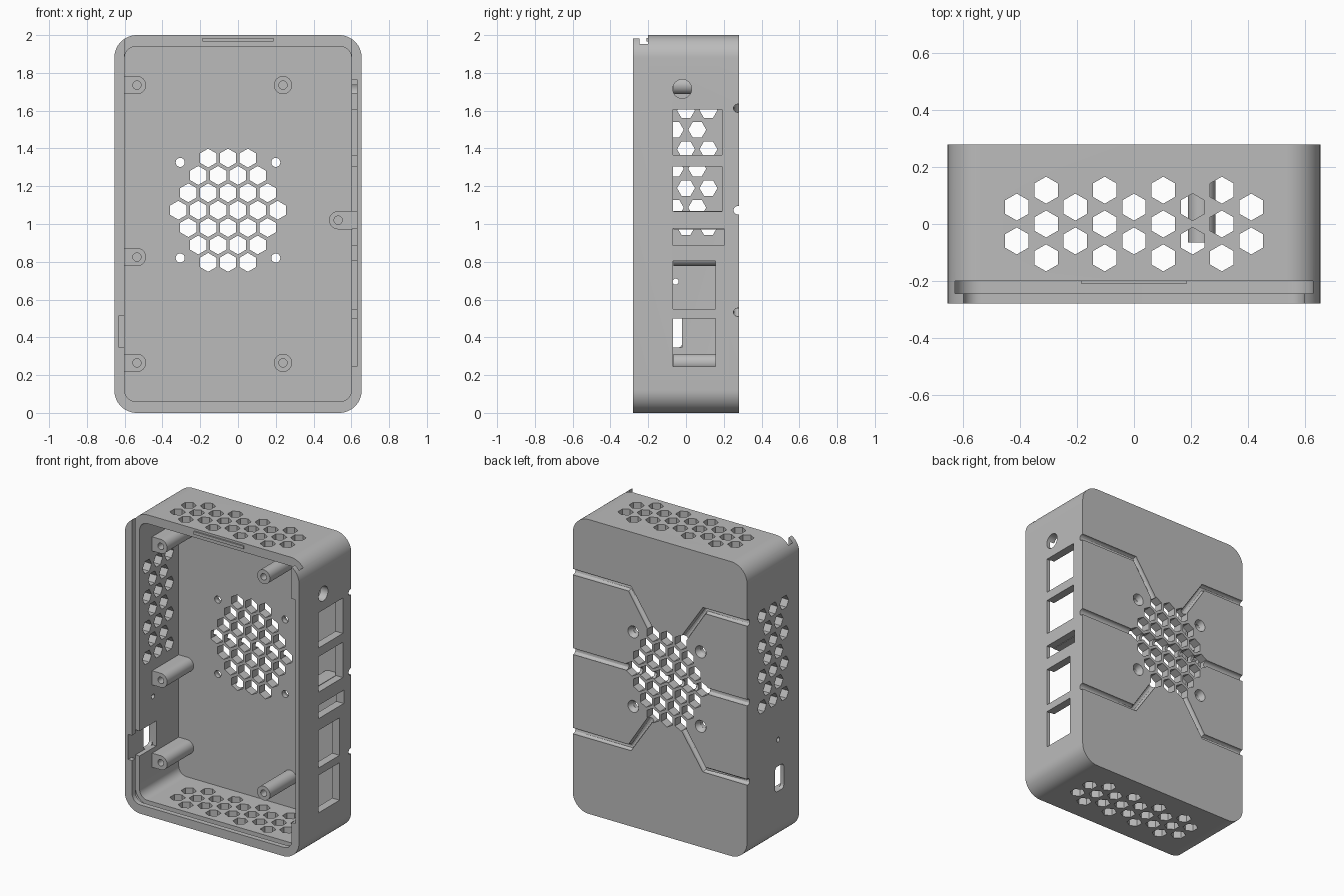
import bpy, bmesh, math
from mathutils import Vector

old = bpy.data.objects.get("Cube")
if old:
    bpy.data.objects.remove(old, do_unlink=True)

grey = bpy.data.materials.new("mid grey plastic")
grey.use_nodes = True
GREY = (0.5, 0.5, 0.5, 1)
grey.diffuse_color = GREY
grey.node_tree.nodes["Principled BSDF"].inputs["Base Color"].default_value = GREY

PLACE = {"x": lambda a, b, t: (t, a, b),
         "y": lambda a, b, t: (a, t, b),
         "z": lambda a, b, t: (a, b, t)}


def ngon(cx, cy, r, n, turn=0.0):
    return [(cx + r * math.cos(turn + math.tau * i / n),
             cy + r * math.sin(turn + math.tau * i / n)) for i in range(n)]


def rounded(x0, x1, y0, y1, r, steps=10):
    pts = []
    corners = [(x1 - r, y1 - r), (x0 + r, y1 - r), (x0 + r, y0 + r), (x1 - r, y0 + r)]
    for k, (cx, cy) in enumerate(corners):
        for i in range(steps + 1):
            a = math.pi / 2 * (k + i / steps)
            pts.append((cx + r * math.cos(a), cy + r * math.sin(a)))
    return pts


def rect(x0, x1, y0, y1):
    return [(x0, y0), (x1, y0), (x1, y1), (x0, y1)]


def prisms(name, outlines, axis, lo, hi):
    """One object holding a straight extrusion of every outline."""
    bm = bmesh.new()
    for pts in outlines:
        rings = [[bm.verts.new(PLACE[axis](a, b, t)) for a, b in pts] for t in (lo, hi)]
        bm.faces.new(rings[0])
        bm.faces.new(rings[1])
        for i in range(len(pts)):
            j = (i + 1) % len(pts)
            bm.faces.new((rings[0][i], rings[0][j], rings[1][j], rings[1][i]))
    bmesh.ops.recalc_face_normals(bm, faces=bm.faces)
    mesh = bpy.data.meshes.new(name)
    bm.to_mesh(mesh)
    bm.free()
    mesh.materials.append(grey)
    obj = bpy.data.objects.new(name, mesh)
    bpy.context.collection.objects.link(obj)
    return obj


def carve(target, cutter):
    """Subtract the cutter, keep the result and remove the cutter."""
    cutter.hide_render = True
    mod = target.modifiers.new("cut", "BOOLEAN")
    mod.operation = "DIFFERENCE"
    mod.solver = "EXACT"
    mod.object = cutter
    graph = bpy.context.evaluated_depsgraph_get()
    mesh = bpy.data.meshes.new_from_object(target.evaluated_get(graph))
    target.modifiers.clear()
    target.data = mesh
    bpy.data.objects.remove(cutter, do_unlink=True)


def smooth(obj):
    bpy.ops.object.select_all(action="DESELECT")
    obj.select_set(True)
    bpy.context.view_layer.objects.active = obj
    bpy.ops.object.shade_smooth_by_angle(angle=math.radians(30))


# Case body with its cavity
W, D, H = 0.655, 0.28, 2.0
case = prisms("case_body", [rounded(-W, W, 0, H, 0.12, 14)], "y", -D, D)
carve(case, prisms("cavity", [rounded(-0.6, 0.6, 0.06, 1.94, 0.06)], "y", -0.4, 0.22))

# Sliding lid track, open at the top
carve(case, prisms("lid_opening", [rounded(-0.6, 0.6, 0.06, 2.3, 0.06)], "y", -0.4, -0.22))
carve(case, prisms("lid_groove", [rounded(-0.63, 0.63, 0.03, 2.3, 0.09)], "y", -0.245, -0.2))

# Board clearances inside both side walls
carve(case, prisms("port_recess", [rect(0.55, 0.63, 0.245, 1.765)], "y", -0.4, -0.065))
carve(case, prisms("card_recess", [rect(-0.63, -0.55, 0.345, 0.515)], "y", -0.4, -0.02))

# Port openings: y range and z range
ports = [(-0.07, 0.19, 1.365, 1.605), (-0.07, 0.19, 1.065, 1.305),
         (-0.07, 0.2, 0.885, 0.975), (-0.07, 0.155, 0.55, 0.805),
         (-0.07, 0.155, 0.245, 0.5)]
openings = [rect(*p) for p in ports] + [ngon(-0.02, 1.715, 0.05, 32)]
carve(case, prisms("port_cutter", openings, "x", 0.5, 0.8))

# Card slot and reset pinhole in the opposite wall
slot = [rounded(-0.115, -0.02, 0.345, 0.515, 0.025), ngon(-0.055, 0.695, 0.016, 20)]
carve(case, prisms("slot_cutter", slot, "x", -0.8, -0.5))

# Hexagonal vents in the walls, in alternating columns of two and three
PITCH, R = 0.103, 0.0475


def vents(start, count, first):
    cells = []
    for i in range(count):
        three = (i + first) % 2 == 0
        for off in ((-0.119, 0, 0.119) if three else (-0.0595, 0.0595)):
            cells.append((start + i * PITCH, off))
    return cells


roof = [ngon(x, y, R, 6, math.pi / 2) for x, y in vents(-4 * PITCH, 9, 1)]
carve(case, prisms("roof_floor_vents", roof, "z", -0.1, 2.1))
side = [ngon(y, z, R, 6) for z, y in vents(0.984, 7, 0)]
carve(case, prisms("side_vents", side, "x", -0.8, -0.5))

# Fan grille, screw holes and countersinks in the back
FX, FZ = -0.053, 1.073
grille = []
for row in range(-3, 4):
    n = 6 - abs(row)
    for i in range(n):
        grille.append(ngon(FX + (i - (n - 1) / 2) * 0.105, FZ + row * 0.092,
                           0.05, 6, math.pi / 2))
screws = [(FX + sx * 0.253, FZ + sz * 0.253) for sx in (-1, 1) for sz in (-1, 1)]
grille += [ngon(x, z, 0.024, 24) for x, z in screws]
carve(case, prisms("fan_grille", grille, "y", 0.1, 0.4))
sinks = prisms("countersinks", [ngon(x, z, 0.045, 24) for x, z in screws], "y", 0.245, D + 0.01)
for v in sinks.data.vertices:
    if v.co.y < 0.26:
        x, z = min(screws, key=lambda s: math.dist(s, (v.co.x, v.co.z)))
        v.co.x += (x - v.co.x) * 0.45
        v.co.z += (z - v.co.z) * 0.45
carve(case, sinks)

# Half-round decorative grooves running out from the fan
paths = [[(-0.8, FZ), (0.8, FZ)]]
for sx in (-1, 1):
    for sz in (-1, 1):
        paths.append([(FX + sx * 0.9, FZ + sz * 0.54), (FX + sx * 0.28, FZ + sz * 0.54),
                      (FX + sx * 0.11, FZ + sz * 0.285)])
for path in paths:
    curve = bpy.data.curves.new("groove_path", "CURVE")
    curve.dimensions = "3D"
    curve.bevel_depth = 0.023
    curve.bevel_resolution = 4
    curve.use_fill_caps = True
    spline = curve.splines.new("POLY")
    spline.points.add(len(path) - 1)
    for p, (x, z) in zip(spline.points, path):
        p.co = (x, 0.274, z, 1)
    source = bpy.data.objects.new("groove_path", curve)
    bpy.context.collection.objects.link(source)
    graph = bpy.context.evaluated_depsgraph_get()
    mesh = bpy.data.meshes.new_from_object(source.evaluated_get(graph))
    bpy.data.objects.remove(source, do_unlink=True)
    bm = bmesh.new()
    bm.from_mesh(mesh)
    bmesh.ops.remove_doubles(bm, verts=bm.verts, dist=1e-5)
    bmesh.ops.recalc_face_normals(bm, faces=bm.faces)
    bm.to_mesh(mesh)
    bm.free()
    cutter = bpy.data.objects.new("groove_cutter", mesh)
    bpy.context.collection.objects.link(cutter)
    carve(case, cutter)
case.data.materials.clear()
case.data.materials.append(grey)
smooth(case)

# Board posts; those beside a wall are webbed to it
PR = 0.048
posts = [("upper_right_post", -0.535, 1.735, -1), ("middle_right_post", -0.535, 0.825, -1),
         ("lower_right_post", -0.535, 0.265, -1), ("upper_left_post", 0.238, 1.735, 0),
         ("lower_left_post", 0.238, 0.265, 0), ("side_left_post", 0.53, 1.02, 1)]
for name, x, z, wall in posts:
    outline = ngon(x, z, PR, 32)
    if wall:
        arc = [(x - wall * PR * math.sin(math.pi * i / 16),
                z + PR * math.cos(math.pi * i / 16)) for i in range(17)]
        outline = arc + [(wall * 0.605, z - PR), (wall * 0.605, z + PR)]
    post = prisms(name, [outline], "y", -0.065, 0.225)
    carve(post, prisms("pilot_hole", [ngon(x, z, 0.022, 24)], "y", -0.2, 0.16))
    smooth(post)

# Snap ridge that catches the lid
prisms("lid_snap_ridge", [rect(-0.187, 0.187, 1.965, 1.985)], "y", -0.21, -0.19)
